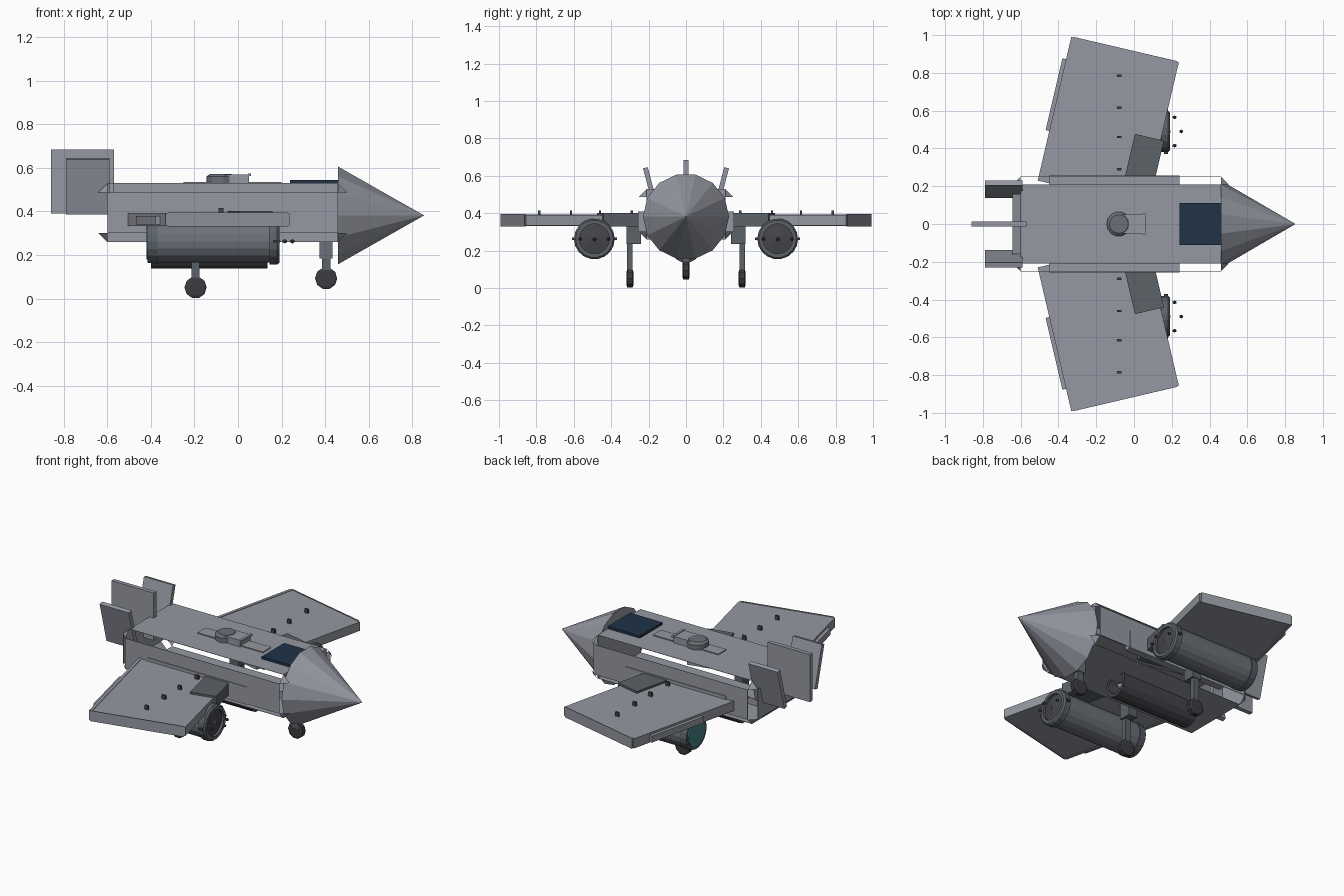
import bpy, bmesh, math
from mathutils import Matrix, Vector

cube = bpy.data.objects.get("Cube")
if cube:
    bpy.data.objects.remove(cube, do_unlink=True)


def material(name, rgb):
    m = bpy.data.materials.new(name)
    m.use_nodes = True
    m.diffuse_color = (*rgb, 1)
    m.node_tree.nodes["Principled BSDF"].inputs["Base Color"].default_value = (*rgb, 1)
    return m


HULL = material("hull grey", (0.30, 0.315, 0.36))
POD = material("engine grey", (0.15, 0.165, 0.19))
DARK = material("dark grey", (0.107, 0.122, 0.14))
RUBBER = material("rubber black", (0.045, 0.045, 0.052))
FAN = material("fan charcoal", (0.06, 0.06, 0.07))
GLASS = material("navy glass", (0.014, 0.033, 0.065))
TEAL = material("teal exhaust", (0.06, 0.22, 0.24))


def finish(name, bm, mat, matrix=None):
    bmesh.ops.recalc_face_normals(bm, faces=bm.faces)
    mesh = bpy.data.meshes.new(name)
    bm.to_mesh(mesh)
    bm.free()
    mesh.materials.append(mat)
    ob = bpy.data.objects.new(name, mesh)
    bpy.context.collection.objects.link(ob)
    if matrix:
        ob.matrix_world = matrix
    return ob


def box(name, x, y, z, mat, matrix=None):
    """Box from (low, high) ranges on each axis."""
    bm = bmesh.new()
    bmesh.ops.create_cube(bm, size=1)
    for v in bm.verts:
        v.co = [(a + b) / 2 + c * (b - a) for c, (a, b) in zip(v.co, (x, y, z))]
    return finish(name, bm, mat, matrix)


def lathe(name, centre, profile, mat, sides=16, axis="X"):
    """Revolve (offset, radius) points about an axis through centre."""
    bm = bmesh.new()
    rings = []
    for d, r in profile:
        ring = []
        for i in range(sides):
            a = math.tau * i / sides
            u, w = r * math.cos(a), r * math.sin(a)
            p = {"X": (d, u, w), "Y": (u, d, w), "Z": (u, w, d)}[axis]
            ring.append(bm.verts.new(Vector(centre) + Vector(p)))
        rings.append(ring)
    for a, b in zip(rings, rings[1:]):
        for i in range(sides):
            j = (i + 1) % sides
            bm.faces.new((a[i], a[j], b[j], b[i]))
    bm.faces.new(rings[0])
    bm.faces.new(rings[-1])
    bmesh.ops.remove_doubles(bm, verts=bm.verts, dist=0.00001)
    return finish(name, bm, mat)


def poly(name, faces, mat):
    bm = bmesh.new()
    for f in faces:
        bm.faces.new([bm.verts.new(p) for p in f])
    return finish(name, bm, mat)


# Fuselage: thin plates with open long edges
X0, X1, W, B, T, C = -0.60, 0.46, 0.21, 0.26, 0.53, 0.042
E = 0.002
box("top_plate", (X0, X1), (-W, W), (T - E, T), HULL)
box("bottom_plate", (X0, X1), (-W, W), (B, B + E), HULL)
box("top_spar", (X0, X1), (-E, E), (T - C, T - E), HULL)
box("bottom_spar", (X0, X1), (-E, E), (B + E, B + C), HULL)
box("rear_plate", (X0 - C, X0 - C + E), (-W, W), (B + C, T - C), HULL)
box("front_plate", (X1 - E, X1), (-W, W), (B, T), HULL)
for z, s in ((T, -1), (B, 1)):
    poly("rear_edge_strip", [[(X0, -0.16, z), (X0, 0.16, z),
                              (X0 - C, 0.16, z + s * C), (X0 - C, -0.16, z + s * C)]], HULL)
    corners = []
    for x, t in ((X0, -1), (X1, 1)):
        for y in (-1, 1):
            corners.append([(x, y * W, z), (x + t * C, y * W, z + s * C),
                            (x, y * (W + C), z + s * C)])
    poly("corner_caps", corners, HULL)

# Nose cone, canopy and dorsal hump
lathe("nose_cone", (X1, 0, 0.382), [(0, 0.23), (0.395, 0)], HULL, 14)
box("canopy", (0.24, X1), (-0.11, 0.11), (T, 0.545), GLASS)
box("dorsal_plate", (-0.25, 0.2), (-0.04, 0.04), (T, 0.536), HULL)
lathe("dorsal_dome", (-0.08, 0, T), [(0, 0.065), (0.03, 0.065), (0.042, 0.05)], POD, 14, "Z")
box("dorsal_box", (-0.08, 0.05), (-0.05, 0.05), (T, 0.57), HULL)
box("dorsal_lip", (0.045, 0.06), (-0.055, 0.055), (0.562, 0.574), HULL)

# Tail fins
box("centre_fin", (-0.86, -0.57), (-0.013, 0.013), (0.39, 0.685), HULL)

# Belly engine
lathe("belly_engine", (0, 0, 0.215),
      [(-0.40, 0.05), (-0.40, 0.08), (0.135, 0.08), (0.135, 0.06), (0.06, 0.05)], FAN, 14)
lathe("belly_intake_cone", (0, 0, 0.215), [(0.06, 0.04), (0.13, 0)], HULL, 12)


def wheel(name, x, y, z):
    lathe(name, (x, y, z), [(-0.018, 0.04), (-0.014, 0.051), (0.014, 0.051), (0.018, 0.04)],
          RUBBER, 10, "Y")


# Nose gear
wheel("nose_wheel", 0.405, 0, 0.093)
box("nose_strut", (0.385, 0.425), (-0.018, 0.018), (0.11, 0.26), DARK)
box("nose_strut_collar", (0.375, 0.435), (-0.022, 0.022), (0.185, 0.26), POD)

for s, side in ((1, "left"), (-1, "right")):
    def mirrored(a, b):
        return tuple(sorted((s * a, s * b)))

    # Fuselage side and wing root fairing
    box(side + "_side_plate", (X0, X1), mirrored(W + C - E, W + C), (B + C, T - C), HULL)
    box(side + "_root_fairing", (-0.45, 0.24), mirrored(W, 0.256), (0.30, 0.41), HULL)

    # Swept wing in its own frame, starting at the rear root corner
    frame = Matrix.Translation((-0.51, s * 0.23, 0)) @ Matrix.Rotation(-s * 0.23, 4, "Z")
    box(side + "_wing", (0, 0.585), mirrored(0, 0.78), (0.335, 0.39), HULL, frame)
    box(side + "_wing_tip", (0.01, 0.575), mirrored(0.78, 0.784), (0.33, 0.395), HULL, frame)
    box(side + "_flap", (-0.02, 0), mirrored(0.27, 0.66), (0.34, 0.38), HULL, frame)
    box(side + "_trailing_strip", (0, 0.018), mirrored(0, 0.775), (0.333, 0.393), HULL, frame)
    box(side + "_root_patch", (0.445, 0.603), mirrored(0.04, 0.358), (0.328, 0.402), DARK, frame)
    for y in (0.29, 0.46, 0.615, 0.785):
        box(side + "_wing_stud", (-0.09, -0.066), mirrored(y - 0.006, y + 0.006),
            (0.39, 0.415), FAN)

    # Outward leaning fin
    lean = Matrix.Translation((0, s * 0.15, 0.39)) @ Matrix.Rotation(-s * 0.26, 4, "X")
    box(side + "_fin", (-0.79, -0.59), (-0.013, 0.013), (0, 0.262), HULL, lean)

    # Wing engine with intake lip, fan and exhaust
    c = (0, s * 0.49, 0.263)
    lathe(side + "_engine", c, [(-0.40, 0.08), (-0.40, 0.1), (0.15, 0.1), (0.15, 0.08)], POD, 18)
    lathe(side + "_intake_lip", c,
          [(0.165, 0.08), (0.19, 0.08), (0.19, 0.1), (0.18, 0.109), (0.145, 0.109), (0.145, 0.08)],
          DARK, 18)
    lathe(side + "_fan", c, [(0.14, 0.081), (0.175, 0.081), (0.185, 0.015), (0.195, 0)], FAN, 18)
    lathe(side + "_exhaust_ring", c,
          [(-0.41, 0.08), (-0.415, 0.1), (-0.37, 0.105), (-0.37, 0.09)], DARK, 18)
    lathe(side + "_exhaust_glow", c, [(-0.42, 0.085), (-0.405, 0.085)], TEAL, 18)
    for x, y in ((0.215, 0.075), (0.215, -0.075), (0.25, 0)):
        lathe(side + "_intake_probe", (x, c[1] + y, 0.263),
              [(-0.01, 0.004), (0, 0.01), (0.01, 0.004)], FAN, 8)
    for y in (-0.112, 0.112):
        box(side + "_intake_bolt", (0.16, 0.18), (c[1] + y - 0.008, c[1] + y + 0.008),
            (0.257, 0.269), FAN)

    # Main gear
    wheel(side + "_main_wheel", -0.195, s * 0.3, 0.051)
    box(side + "_main_strut", (-0.213, -0.177), mirrored(0.285, 0.315), (0.07, 0.24), DARK)
    box(side + "_main_strut_mount", (-0.225, -0.165), mirrored(0.24, 0.318), (0.235, 0.335), DARK)
